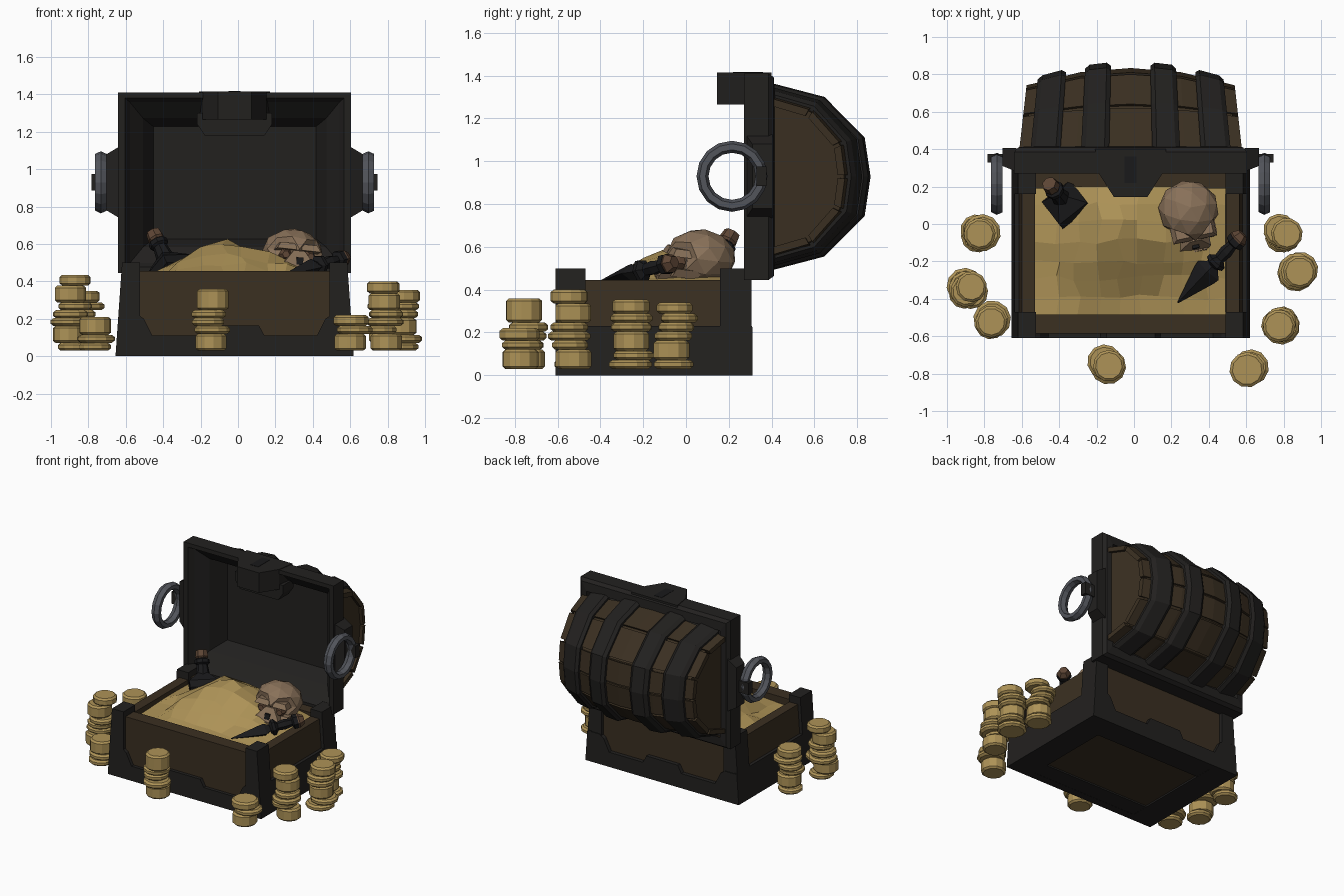
import bpy, bmesh, math, random
from mathutils import Vector, Matrix, Euler

if "Cube" in bpy.data.objects:
    bpy.data.objects.remove(bpy.data.objects["Cube"])

random.seed(4)
CX = -0.018                      # chest centre line

def mat(name, *rgb):
    m = bpy.data.materials.new(name)
    m.diffuse_color = (*rgb, 1)
    m.use_nodes = True
    m.node_tree.nodes["Principled BSDF"].inputs["Base Color"].default_value = m.diffuse_color
    return m

DARK, BLACK = mat("dark_iron", .016, .0148, .0138), mat("black", .01, .01, .011)
WOOD, CORK = mat("wood", .043, .029, .0155), mat("cork", .11, .06, .035)
GOLD, STEEL = mat("gold", .42, .29, .095), mat("steel", .085, .09, .105)
BONE = mat("bone", .25, .165, .1)

def finish(name, bm, m):
    me = bpy.data.meshes.new(name)
    bm.to_mesh(me)
    bm.free()
    me.materials.append(m)
    bpy.context.collection.objects.link(bpy.data.objects.new(name, me))

def mesh(name, verts, faces, m, M=None):
    bm = bmesh.new()
    vs = [bm.verts.new(M @ Vector(v) if M else v) for v in verts]
    for f in faces:
        bm.faces.new([vs[i] for i in f])
    bmesh.ops.recalc_face_normals(bm, faces=bm.faces)
    finish(name, bm, m)

def loft(name, rings, m, M=None, caps=True):
    """Skin equal-length closed sections."""
    n = len(rings[0])
    faces = [(k*n+i, k*n+(i+1) % n, (k+1)*n+(i+1) % n, (k+1)*n+i)
             for k in range(len(rings)-1) for i in range(n)]
    if caps:
        faces += [tuple(range(n)), tuple((len(rings)-1)*n+i for i in range(n))]
    mesh(name, [p for r in rings for p in r], faces, m, M)

def rect(x0, x1, y0, y1, z):
    return [(x0, y0, z), (x1, y0, z), (x1, y1, z), (x0, y1, z)]

def box(name, x0, x1, y0, y1, z0, z1, m, M=None):
    loft(name, [rect(x0, x1, y0, y1, z0), rect(x0, x1, y0, y1, z1)], m, M)

def lathe(name, prof, n, m, M=None):
    """prof: (radius, z) pairs."""
    loft(name, [[(r*math.cos(2*math.pi*i/n), r*math.sin(2*math.pi*i/n), z)
                 for i in range(n)] for r, z in prof], m, M)

def aim(a, b):
    a, b = Vector(a), Vector(b)
    return Matrix.Translation(a) @ (b-a).to_track_quat('Z', 'Y').to_matrix().to_4x4()

def out(z):                      # half width of the tapering base
    return .637 - .07*z

# --- base: wooden walls and floor ---
for y0, y1, n in ((-.585, -.485, "front_wall"), (.19, .28, "back_wall")):
    loft(n, [rect(CX-.605, CX+.605, y0, y1, .02), rect(CX-.575, CX+.575, y0, y1, .455)], WOOD)
box("floor_panel", CX-.5, CX+.5, -.5, .2, .012, .05, WOOD)

# --- base: iron bands, corner posts, underside frame ---
half = [(.13, .165), (.16, .11), (.44, .11), (.485, .2), (.52, .225), (out(.225), .225), (.637, 0)]
outline = half + [(-x, z) for x, z in reversed(half)]
for y0, y1, n in ((-.61, -.55, "front_band"), (.25, .31, "back_band")):
    loft(n, [[(CX+x, y, z) for x, z in outline] for y in (y0, y1)], DARK)
for s in (-1, 1):
    loft("side_wall", [rect(CX+s*.51, CX+s*x, -.55, .25, z) for x, z in ((.612, .02), (.582, .445))], WOOD)
    loft("side_band", [rect(CX+s*.59, CX+s*out(z), -.609, .309, z) for z in (0, .23)], DARK)
    for y0, y1 in ((-.61, -.47), (.16, .305)):
        loft("corner_post", [rect(CX+s*.507, CX+s*out(z), y0, y1, z) for z in (.1, .5)], DARK)
    box("underside_rail_side", CX+s*.44, CX+s*.63, -.6, .3, 0, .03, DARK)
for y0, y1 in ((-.6, -.42), (.12, .3)):
    box("underside_rail", CX-.45, CX+.45, y0, y1, .001, .03, DARK)

# --- treasure heap ---
NX, NY = 10, 8
gv = []
for j in range(NY):
    for i in range(NX):
        x, y = -.53 + 1.02*i/(NX-1), -.49 + .69*j/(NY-1)
        h = .40 + .215*math.exp(-((x+.13)**2/(.06 if x < -.13 else .11) + (y+.02)**2/.09))
        h += .06*math.exp(-((x-.25)**2/.07 + y*y/.1))
        k = .022 if 0 < i < NX-1 and 0 < j < NY-1 else 0
        gv.append((x+random.uniform(-k, k), y+random.uniform(-k, k), h+random.uniform(-k, k)*.7))
mesh("gold_heap", gv, [(j*NX+i, j*NX+i+1, (j+1)*NX+i+1, (j+1)*NX+i)
                       for j in range(NY-1) for i in range(NX-1)], GOLD)

# --- lid: barrel of planks and straps ---
LY, LZ = .40, .928
PROF = [(0, -.44), (.25, -.375), (.44, -.185), (.468, 0), (.44, .185), (.25, .375), (0, .44)]

def lid_pt(x, p, s):
    """Lid point: bulges at mid length, ends lean inwards with depth."""
    y, z = p[0]*s*(1-.6*x*x), p[1]*s*(1-.3*x*x)
    return (CX + x*(1-.19*y), LY+y, LZ+z)

for a, b in zip(PROF, PROF[1:]):
    a, b = Vector(a), Vector(b)
    p, q = a.lerp(b, .05), a.lerp(b, .95)
    loft("lid_plank", [[lid_pt(x, p, .93), lid_pt(x, q, .93), lid_pt(x, q, .84), lid_pt(x, p, .84)]
                       for x in (-.595, -.29, 0, .29, .595)], WOOD)
n = len(PROF)
mesh("lid_core", [lid_pt(x, p, .895) for x in (-.565, -.28, 0, .28, .565) for p in PROF],
     [(k*n+i, k*n+i+1, (k+1)*n+i+1, (k+1)*n+i) for k in range(4) for i in range(n-1)]
     + [tuple(range(n)), tuple(range(4*n, 5*n))], WOOD)
for s in (-1, 1):
    for x0, x1 in ((.115, .265), (.375, .535)):
        loft("lid_strap", [[lid_pt(s*x, p, t) for x, t in
                            ((x0, .96), (x0+.025, 1), (x1-.025, 1), (x1, .96), (x1, .88), (x0, .88))]
                           for p in PROF], DARK)

# --- lid: iron rim with tapering hollow inside ---
def lid_rect(hx, hz, y):
    return [(CX-hx, y, LZ-hz), (CX+hx, y, LZ-hz), (CX+hx, y, LZ+hz), (CX-hx, y, LZ+hz)]

loft("lid_rim", [lid_rect(*r) for r in (
    (.555, .40, .415), (.60, .465, .41), (.623, .483, .385), (.623, .483, .27),
    (.585, .452, .27), (.56, .43, .31), (.49, .345, .39), (.435, .30, .52))], DARK, caps=False)
mesh("lid_lining", lid_rect(.435, .30, .52), [(0, 1, 2, 3)], DARK)

# --- lock plate on the rim ---
lock = [(.19, .40), (.17, .27), (.09, .145), (-.09, .145), (-.17, .27), (-.19, .40)]
loft("lock_plate", [[(CX+x, y, z) for x, y in lock] for z in (1.265, 1.415)], DARK)
loft("lock_hasp", [rect(CX-x, CX+x, .275, .40, z) for x, z in ((.16, 1.18), (.2, 1.24), (.2, 1.3))], DARK)
box("key_slot", CX-.032, CX+.032, .22, .36, 1.40, 1.417, BLACK)

# --- ring handles with mounts ---
for s in (-1, 1):
    loft("handle_mount", [[(CX+s*x, y, z) for y, z in
                           ((y0, .93-h), (.405, .93-h), (.405, .93+h), (y0, .93+h))]
                          for x, h, y0 in ((.61, .195, .28), (.685, .15, .31))], DARK)
    box("handle_clip", CX+s*.66, CX+s*.765, .33, .375, .885, .975, DARK)
    loft("ring_handle", [[(CX+s*.715 + .035*math.cos(b), .215+(.138+.028*math.sin(b))*math.cos(a),
                           .93+(.138+.028*math.sin(b))*math.sin(a))
                          for b in [math.pi*(j+.5)/3 for j in range(6)]]
                         for a in [math.pi*i/8 for i in range(17)]], STEEL, caps=False)

# --- coin stacks: x, y, top height ---
for x, y, top in ((-.825, -.05, .35), (-.89, -.35, .435), (-.77, -.53, .21), (-.155, -.75, .36),
                  (.62, -.76, .22), (.775, -.53, .40), (.885, -.25, .355), (.80, -.05, .34)):
    z, k = .03, random.randint(0, 2)
    while z < top-.001:
        thick = k % 4 == 2
        t = .09 if thick else .042
        t = t if top-z-t > .03 else top-z
        r = .085 if thick else random.uniform(.083, .102)
        M = Matrix.Translation((x+random.uniform(-.022, .022), y+random.uniform(-.022, .022), z)) \
            @ Matrix.Rotation(random.random(), 4, 'Z')
        lathe("coin", [(r*.84, 0), (r, .012), (r, t-.012), (r*.84, t)], 11, GOLD, M)
        z, k = z+t, k+1

# --- skull ---
S = Matrix.Translation((.295, .06, .55)) @ Euler([math.radians(a) for a in (-7, 6, 12)]).to_matrix().to_4x4()
bm = bmesh.new()
bmesh.ops.create_icosphere(bm, subdivisions=2, radius=1)
for v in bm.verts:
    c = Vector((v.co.x*(.165 + .02*min(v.co.y, 0)), v.co.y*.165 + .01, v.co.z*.13 + .005))
    for s in (-1, 1):            # sink the eye sockets
        if (c - Vector((s*.065, -.14, -.025))).length < .055:
            c.y += .05
    v.co = S @ c
finish("skull_cranium", bm, BONE)
loft("skull_upper_jaw", [rect(-.065, .065, -.195, -.03, -.115), rect(-.085, .085, -.185, -.02, -.08),
                         rect(-.03, .03, -.155, -.02, -.005)], BONE, S)
box("skull_nose", -.018, .018, -.188, -.15, -.085, -.045, BLACK, S)
for s in (-1, 1):
    lathe("skull_eye", [(.034, 0), (.038, .03), (.02, .06)], 6, CORK, S @ aim((s*.062, -.085, -.03), (s*.075, -.2, -.03)))
    loft("skull_cheek", [rect(s*.07, s*.115, -.14, -.02, -.095),
                         rect(s*.08, s*.13, -.125, 0, -.055)], BONE, S)
    loft("skull_brow", [rect(s*.015, s*.12, -.15, -.06, .0), rect(s*.015, s*.1, -.135, -.06, .035)], BONE, S)
for i in range(5):
    box("skull_tooth", -.062+i*.026, -.042+i*.026, -.2, -.17, -.15, -.1, BONE, S)

# --- bottle with cork ---
B = aim((-.345, .085, .43), (-.445, .205, .645))
lathe("bottle_body", [(.11, 0), (.135, .02), (.135, .07), (.05, .13)], 4, BLACK, B @ Matrix.Rotation(.75, 4, 'Z'))
lathe("bottle_neck", [(.05, .11), (.038, .19), (.052, .2), (.052, .225), (.035, .235)], 8, BLACK, B)
lathe("bottle_cork", [(.034, .23), (.046, .245), (.04, .29)], 7, CORK, B)

# --- dagger with a flattened blade ---
D = aim((.235, -.42, .43), (.585, -.05, .53))
lathe("dagger_blade", [(.004, 0), (.07, .21), (.075, .24), (.03, .285)], 4, BLACK, D @ Matrix.Diagonal((1, .6, 1, 1)))
lathe("dagger_grip", [(.03, .275), (.055, .29), (.055, .31), (.03, .33), (.036, .38), (.028, .43), (.05, .44), (.05, .47)], 6, BLACK, D)
lathe("dagger_pommel", [(.045, .46), (.05, .48), (.03, .515)], 6, CORK, D)
